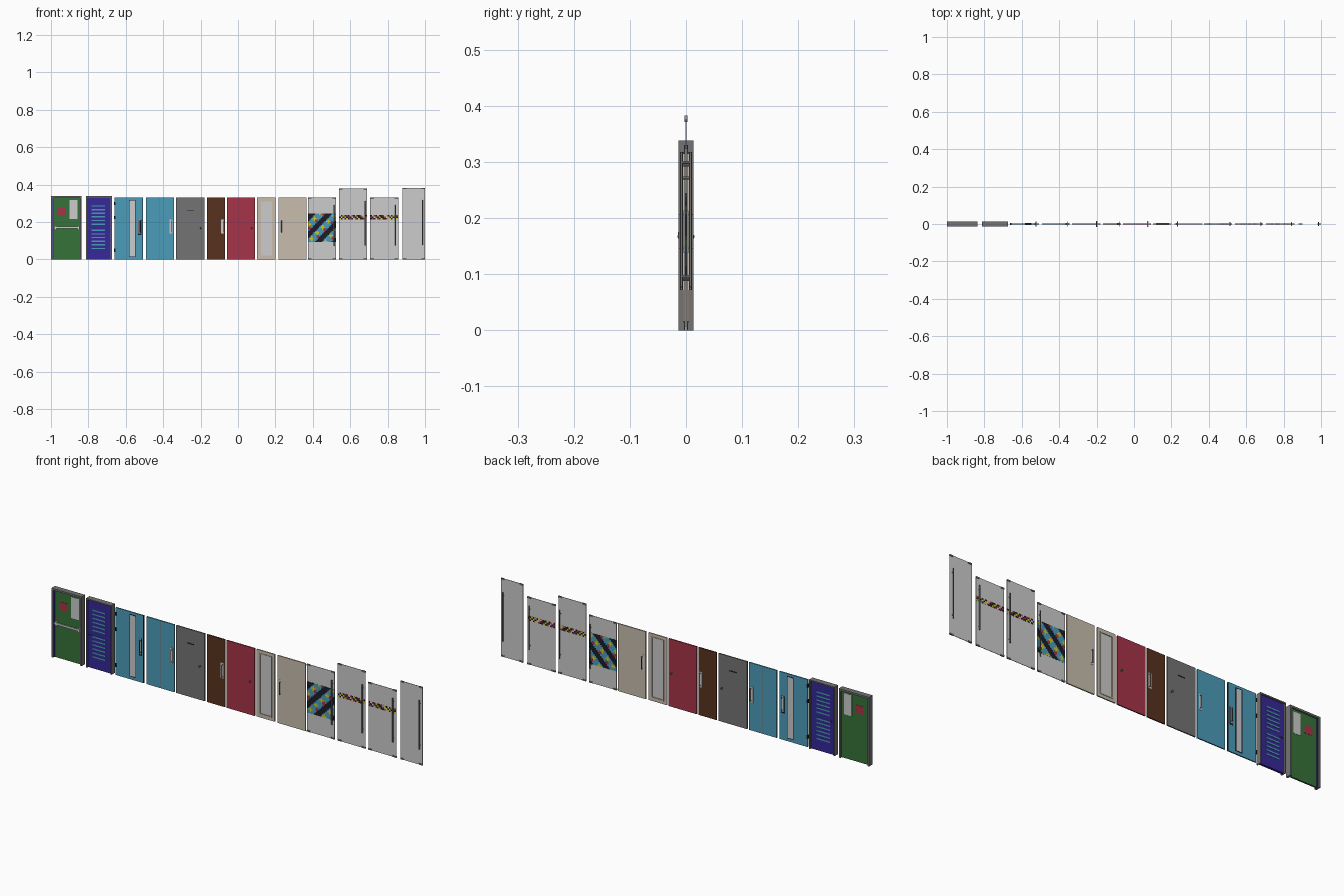
import bpy, bmesh, math
from mathutils import Matrix

if "Cube" in bpy.data.objects:
    bpy.data.objects.remove(bpy.data.objects["Cube"])


def srgb(r, g, b):
    f = lambda c: c / 12.92 if c <= 0.04045 else ((c + 0.055) / 1.055) ** 2.4
    return (f(r / 255), f(g / 255), f(b / 255), 1)


M = {}
for name, rgb in dict(light_grey=(204, 204, 204), grey=(116, 116, 116), green=(54, 114, 56),
                      indigo=(54, 40, 152), blue=(75, 156, 186), brown=(88, 50, 30),
                      red=(166, 52, 72), beige=(200, 189, 174), yellow=(214, 200, 30),
                      black=(27, 28, 40)).items():
    M[name] = bpy.data.materials.new(name)
    M[name].diffuse_color = srgb(*rgb)


def finish(bm, name, mats):
    me = bpy.data.meshes.new(name)
    bm.to_mesh(me)
    bm.free()
    for m in mats:
        me.materials.append(M[m])
    ob = bpy.data.objects.new(name, me)
    bpy.context.collection.objects.link(ob)
    return ob


def add_box(bm, x0, x1, y0, y1, z0, z1):
    mat = Matrix.Translation(((x0 + x1) / 2, (y0 + y1) / 2, (z0 + z1) / 2)) @ \
        Matrix.Diagonal((x1 - x0, y1 - y0, z1 - z0, 1))
    return bmesh.ops.create_cube(bm, size=1, matrix=mat)['verts']


def box(name, mat, x0, x1, z0, z1, y0=-0.003, y1=0.003):
    bm = bmesh.new()
    add_box(bm, x0, x1, y0, y1, z0, z1)
    return finish(bm, name, [mat])


def ring(name, mat, x0, x1, z0, z1, t, d):
    # Rectangular border of width t and half depth d
    bm = bmesh.new()
    add_box(bm, x0, x0 + t, -d, d, z0, z1)
    add_box(bm, x1 - t, x1, -d, d, z0, z1)
    add_box(bm, x0 + t, x1 - t, -d, d, z1 - t, z1)
    if z0 > 0:
        add_box(bm, x0 + t, x1 - t, -d, d, z0, z0 + t)
    return finish(bm, name, [mat])


def add_rod(bm, p, length, r, axis):
    rot = Matrix.Rotation(math.pi / 2, 4, 'X') if axis == 'Y' else Matrix()
    if axis == 'X':
        rot = Matrix.Rotation(math.pi / 2, 4, 'Y')
    bmesh.ops.create_cone(bm, cap_ends=True, segments=12, radius1=r, radius2=r, depth=length,
                          matrix=Matrix.Translation(p) @ rot)


def pull(name, x, z0, z1, y, r, mat='grey', inset=0.0):
    # Vertical rods on both sides joined by through standoffs
    bm = bmesh.new()
    for s in (-1, 1):
        add_rod(bm, (x, s * y, (z0 + z1) / 2), z1 - z0, r, 'Z')
    for z in (z0 + inset + r, z1 - inset - r):
        add_rod(bm, (x, 0, z), 2 * y, r, 'Y')
    return finish(bm, name, [mat])


def knob(name, x, z):
    bm = bmesh.new()
    add_rod(bm, (x, 0, z), 0.008, 0.005, 'Y')
    add_rod(bm, (x, 0, z), 0.024, 0.002, 'Y')
    for s in (-1, 1):
        bmesh.ops.create_uvsphere(bm, u_segments=12, v_segments=8, radius=0.0042,
                                  matrix=Matrix.Translation((x, s * 0.011, z)))
    return finish(bm, name, ['grey'])


def lever(name, x, z, dx):
    bm = bmesh.new()
    add_rod(bm, (x, 0, z), 0.024, 0.002, 'Y')
    for s in (-1, 1):
        add_rod(bm, (x + dx / 2, s * 0.012, z), abs(dx), 0.0016, 'X')
    return finish(bm, name, ['grey'])


def plate_handle(name, x, w=0.016):
    box(name + '_plate', 'light_grey', x - w / 2, x + w / 2, 0.138, 0.214, -0.0045, 0.0045)
    pull(name + '_bow', x + w * 0.2, 0.145, 0.207, 0.012, 0.0017)


# Door 1: green fire door in a deep frame
ring('green_door_frame', 'grey', -1.0, -0.836, 0, 0.338, 0.009, 0.0135)
box('green_door_leaf', 'green', -0.991, -0.845, 0.001, 0.329, -0.004, 0.004)
box('green_door_seal', 'indigo', -0.991, -0.987, 0.001, 0.329, -0.007, 0.007)
box('green_door_window', 'light_grey', -0.9, -0.857, 0.215, 0.318, -0.005, 0.005)
box('green_door_red_plate', 'red', -0.963, -0.92, 0.238, 0.278, -0.005, 0.005)
box('push_bar', 'light_grey', -0.985, -0.848, 0.165, 0.175, -0.0145, -0.010)
for i, x in enumerate((-0.982, -0.859)):
    box('push_bar_bracket_%d' % i, 'light_grey', x, x + 0.011, 0.158, 0.18, -0.013, -0.003)

# Door 2: indigo louvred door in a deep frame
ring('louvre_door_frame', 'grey', -0.813, -0.675, 0, 0.338, 0.006, 0.0135)
box('louvre_door_leaf', 'indigo', -0.807, -0.681, 0.001, 0.332, -0.006, 0.006)
bm = bmesh.new()
for z0 in (0.055, 0.185):
    for k in range(6):
        z = z0 + k * 0.0195
        add_box(bm, -0.783, -0.711, -0.0075, 0.0075, z, z + 0.007)
finish(bm, 'louvre_slats', ['blue'])
lever('louvre_door_lever', -0.797, 0.165, 0.016)

# Door 3: blue door with a tall narrow window
box('blue_window_door_leaf', 'blue', -0.66, -0.511, 0, 0.33)
box('blue_window_door_edge', 'black', -0.512, -0.508, 0, 0.33)
ring('tall_window_trim', 'black', -0.5835, -0.5485, 0.014, 0.318, 0.003, 0.0042)
box('tall_window', 'light_grey', -0.581, -0.551, 0.017, 0.315, -0.0038, 0.0038)
box('blue_window_door_lock', 'black', -0.534, -0.516, 0.13, 0.214, -0.0038, 0.0038)
plate_handle('blue_window_door_handle', -0.526, 0.01)
for i, z in enumerate((0.04, 0.215, 0.29)):
    box('blue_door_hinge_%d' % i, 'black', -0.662, -0.656, z, z + 0.018, -0.0045, 0.0045)

# Door 4: blue door with a centre seam
box('blue_seam_door_leaf', 'blue', -0.492, -0.342, 0, 0.33)
box('blue_seam', 'grey', -0.4185, -0.4172, 0, 0.33, -0.0033, 0.0033)
plate_handle('blue_seam_door_handle', -0.358)

# Door 5: grey door with a mail slot
box('grey_door_leaf', 'grey', -0.332, -0.178, 0, 0.33)
box('mail_slot', 'black', -0.274, -0.236, 0.258, 0.263, -0.004, 0.004)
knob('grey_door_knob', -0.2, 0.167)

# Doors 6 and 7: narrow brown door and red door
box('brown_door_leaf', 'brown', -0.166, -0.069, 0, 0.33)
plate_handle('brown_door_handle', -0.083)
box('red_door_leaf', 'red', -0.059, 0.092, 0, 0.33)
knob('red_door_knob', 0.073, 0.167)

# Door 8: narrow beige door with a framed pane
ring('pane_door_stiles', 'beige', 0.102, 0.2, 0.001, 0.33, 0.018, 0.003)
ring('pane_bead', 'beige', 0.117, 0.186, 0.016, 0.315, 0.005, 0.005)
box('pane', 'light_grey', 0.121, 0.182, 0.02, 0.311, -0.0015, 0.0015)

# Door 9: plain beige door
box('beige_door_leaf', 'beige', 0.216, 0.367, 0, 0.33)
plate_handle('beige_door_handle', 0.23, 0.012)

# Doors 10 to 13: glass doors with corner fittings and long pulls
glass = [(0.374, 0.524, 0.33, 0.513, 0.072, 0.29), (0.54, 0.69, 0.378, 0.678, 0.075, 0.313),
         (0.706, 0.858, 0.33, 0.843, 0.075, 0.29), (0.88, 1.0, 0.383, 0.986, 0.078, 0.318)]
for n, (x0, x1, h, hx, z0, z1) in enumerate(glass):
    box('glass_door_%d' % n, 'light_grey', x0, x1, 0, h, -0.001, 0.001)
    pull('glass_pull_%d' % n, hx, z0, z1, 0.008, 0.0024, inset=0.016)
    bm = bmesh.new()
    for a, b in ((x0, x0 + 0.02), (x1 - 0.02, x1)):
        for z in (0, h - 0.007):
            add_box(bm, a, b, -0.003, 0.003, z, z + 0.007)
    finish(bm, 'corner_fittings_%d' % n, ['grey'])


def mosaic(name, x0, x1, z0, z1, nx, nz, rule):
    # Thin coloured tiles on both faces of the glass
    bm = bmesh.new()
    dx, dz = (x1 - x0) / nx, (z1 - z0) / nz
    for i in range(nx):
        for j in range(nz):
            c = rule(i, j)
            vs = add_box(bm, x0 + i * dx, x0 + (i + 1) * dx, -0.0016, 0.0016,
                         z0 + j * dz, z0 + (j + 1) * dz)
            for f in {f for v in vs for f in v.link_faces}:
                f.material_index = c
    return finish(bm, name, ['blue', 'black', 'yellow', 'red', 'light_grey'])


def diagonal(i, j):
    d = (i + j) % 12
    if d < 5:
        return 1
    if d in (6, 7, 8) and (i - j) % 8 < 3:
        return 2
    if d in (9, 10, 11) and (i - j) % 10 < 3:
        return 3
    return 0


mosaic('mosaic_panel', 0.375, 0.523, 0.092, 0.245, 20, 20, lambda i, j: diagonal(i, 19 - j))
band = (2, 1, 4, 1, 2, 1, 3, 1, 4, 3, 1, 2, 1, 1, 3, 4)
for k, x in enumerate((0.541, 0.707)):
    mosaic('mosaic_band_%d' % k, x, x + 0.148, 0.214, 0.238, 16, 3,
           lambda i, j: band[(i + j + 5 * k) % 16])

# Smooth round hardware only
for ob in bpy.data.objects:
    if 'pull' in ob.name or 'bow' in ob.name or 'knob' in ob.name or 'lever' in ob.name:
        for p in ob.data.polygons:
            p.use_smooth = len(p.vertices) <= 4

for m in bpy.data.materials:
    if m.users and not m.is_grease_pencil:
        m.use_nodes = True
        m.node_tree.nodes["Principled BSDF"].inputs["Base Color"].default_value = m.diffuse_color
